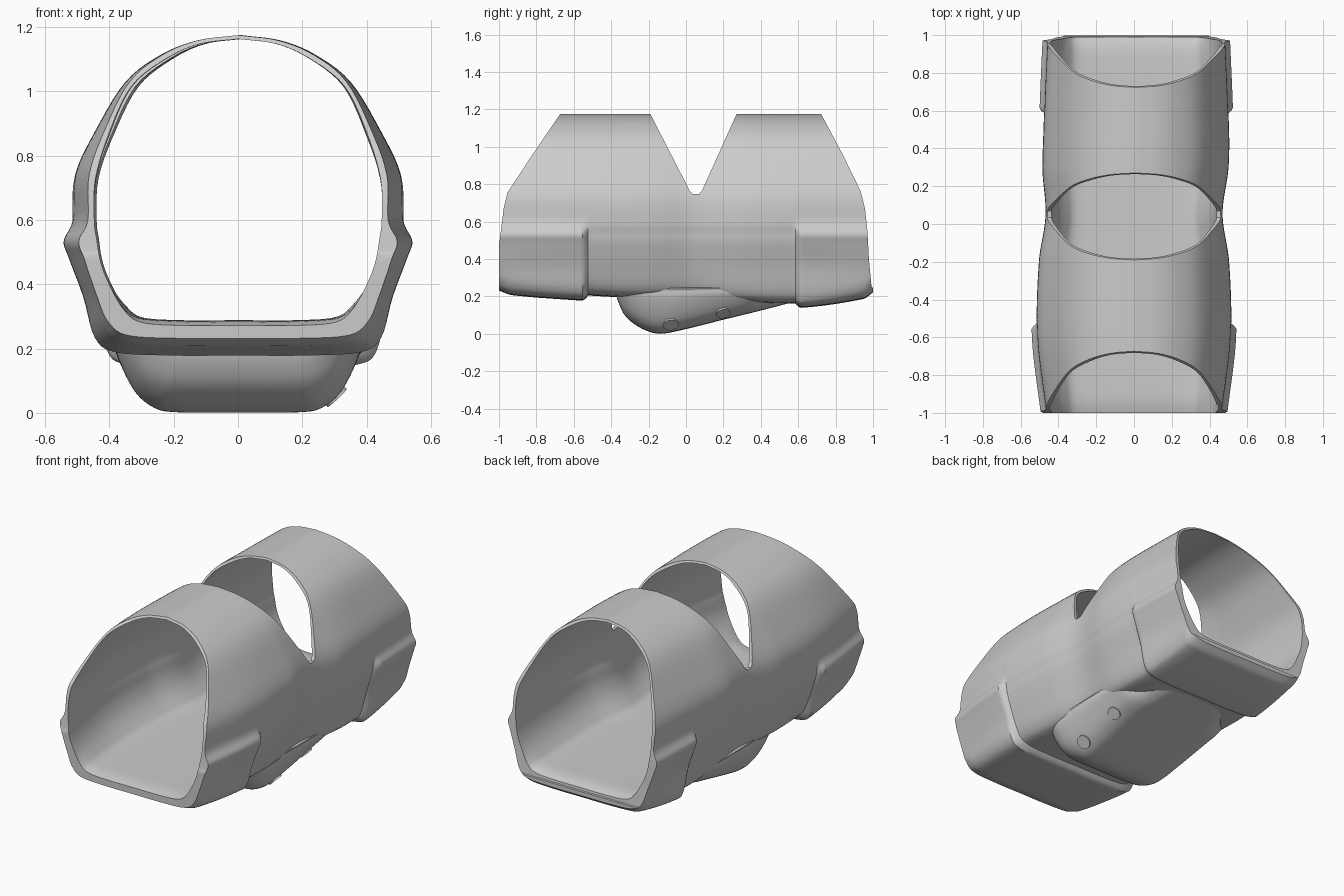
import bpy, bmesh, math
from mathutils import Vector

if "Cube" in bpy.data.objects:
    bpy.data.objects.remove(bpy.data.objects["Cube"])


def curve(keys, t):
    """Smooth curve through (t, value) keys; values are floats or vectors."""
    n = len(keys)
    i = 0
    while i < n - 2 and t > keys[i + 1][0]:
        i += 1

    def slope(k):
        a, b = keys[max(k - 1, 0)], keys[min(k + 1, n - 1)]
        return (b[1] - a[1]) / (b[0] - a[0])
    (t0, v0), (t1, v1) = keys[i], keys[i + 1]
    d = t1 - t0
    s = (t - t0) / d
    return (v0 * (2*s**3 - 3*s**2 + 1) + slope(i) * (d * (s**3 - 2*s**2 + s))
            + v1 * (3*s**2 - 2*s**3) + slope(i + 1) * (d * (s**3 - s**2)))


def ring(points, y, cx=0.0, steps=5):
    """Half profile of (x, z), from centre line to centre line -> mirrored closed ring."""
    keys = [(i, Vector(p)) for i, p in enumerate(points)]
    half = [curve(keys, i / steps) for i in range((len(points) - 1) * steps + 1)]
    left = [Vector((-p.x, p.y)) for p in half[-2:0:-1]]
    return [Vector((p.x + cx, y, p.y)) for p in half + left]


def make_object(name, bm):
    bmesh.ops.recalc_face_normals(bm, faces=bm.faces)
    me = bpy.data.meshes.new(name)
    bm.to_mesh(me)
    bm.free()
    ob = bpy.data.objects.new(name, me)
    bpy.context.collection.objects.link(ob)
    return ob


def bridge(bm, a, b):
    n = len(a)
    for i in range(n):
        bm.faces.new((a[i], a[(i + 1) % n], b[(i + 1) % n], b[i]))


def loft(bm, rings):
    loops = [[bm.verts.new(p) for p in r] for r in rings]
    for a, b in zip(loops, loops[1:]):
        bridge(bm, a, b)
    return loops


def smooth(ob, angle):
    bpy.ops.object.select_all(action='DESELECT')
    ob.select_set(True)
    bpy.context.view_layer.objects.active = ob
    bpy.ops.object.shade_smooth_by_angle(angle=math.radians(angle))


def ramp(a, b, y):
    s = min(max((y - a) / (b - a), 0), 1)
    return s * s * (3 - 2 * s)


# Sleeve: half width, underside height and inner floor height along y
WIDTH = [(-1, .465), (-.6, .512), (-.2, .503), (.05, .468), (.3, .492), (.6, .487), (1, .47)]
UNDER = [(-1, .262), (-.93, .238), (-.55, .208), (-.3, .195), (0, .195), (.3, .172),
         (.6, .166), (.95, .215), (1, .25)]
FLOOR = [(-1, .272), (-.95, .283), (-.88, .287), (.88, .287), (.95, .28), (1, .262)]


def outer_profile(y):
    w, zb = curve(WIDTH, y), curve(UNDER, y)
    pad = 1 - ramp(-.55, -.52, y) + .9 * ramp(.58, .61, y)
    body = [(0, 1.175), (.25, 1.158), (.47, 1.113), (.68, 1.03), (.86, .88), (.985, .74),
            (1, .6), (.985, .54), (.965, .48), (.89, .36), (.8, zb + .05),
            (.68, zb + .01), (.4, zb), (0, zb)]
    # Raised pads wrap the lower sides and underside at both ends
    grow = [(0, 0)] * 7 + [(.036, -.005), (.03, 0), (.024, 0), (.034, -.025),
                           (.03, -.03), (0, -.03), (0, -.03)]
    return [(x * w + pad * dx, z + pad * dz) for (x, z), (dx, dz) in zip(body, grow)]


def inner_profile(y):
    w, zf = curve(WIDTH, y) - .02, curve(FLOOR, y)
    pts = [(0, 1.163), (.25, 1.147), (.47, 1.1), (.7, 1.015), (.87, .87), (.985, .73),
           (1, .6), (.985, .54), (.96, .47), (.9, .4), (.8, zf + .05),
           (.68, zf + .01), (.4, zf), (0, zf)]
    return [(x * w, z) for x, z in pts]


stations = [-1 + 2 * i / 130 for i in range(131)]
bm = bmesh.new()
shift = [.012 * ramp(0, .5, y) for y in stations]
outer = loft(bm, [ring(outer_profile(y), y, c) for y, c in zip(stations, shift)])
inner = loft(bm, [ring(inner_profile(y), y, c) for y, c in zip(stations, shift)])
for k in (0, -1):
    bridge(bm, outer[k], inner[k])
sleeve = make_object("sleeve", bm)

# Side silhouette: slanted ends and the V notch in the top
SIDE = [(-1.1, -.2), (1.1, -.2), (1.1, .215), (.992, .25), (.978, .4), (.97, .55), (.957, .67),
        (.935, .76), (.84, .955), (.715, 1.19), (.277, 1.19), (.085, .765), (.07, .748),
        (.035, .748), (.02, .765), (-.198, 1.19), (-.663, 1.19), (-.83, .945), (-.955, .755),
        (-.975, .67), (-.996, .5), (-1.1, .25)]
bm = bmesh.new()
face = bm.faces.new([bm.verts.new((-1, y, z)) for y, z in SIDE])
ext = bmesh.ops.extrude_face_region(bm, geom=[face])
bmesh.ops.translate(bm, vec=(2, 0, 0),
                    verts=[v for v in ext['geom'] if isinstance(v, bmesh.types.BMVert)])
cutter = make_object("side_cutter", bm)
cutter.hide_render = True

mod = sleeve.modifiers.new("side_cut", 'BOOLEAN')
mod.operation = 'INTERSECT'
mod.solver = 'EXACT'
mod.object = cutter
bpy.context.view_layer.objects.active = sleeve
sleeve.select_set(True)
bpy.ops.object.modifier_apply(modifier=mod.name)
bpy.data.objects.remove(cutter)
smooth(sleeve, 35)

# Housing under the belly
BELLY = [(-.37, .19), (-.335, .11), (-.28, .055), (-.2, .013), (-.13, .001), (0, .026),
         (.2, .076), (.4, .125), (.6, .177)]
BELLY_W = [(-.37, .3), (-.3, .355), (-.2, .38), (.3, .39), (.36, .375), (.42, .33), (.6, .25)]
SECTION = [(0, 0), (.5, .005), (.68, .06), (.83, .25), (.95, .6), (1, .9), (.9, 1), (0, 1)]
rings = []
for i in range(61):
    y = -.37 + .97 * i / 60
    zm, w = curve(BELLY, y), curve(BELLY_W, y)
    rings.append(ring([(x * w, zm + f * (.25 - zm)) for x, f in SECTION], y))
bm = bmesh.new()
loops = loft(bm, rings)
for k in (0, -1):
    bm.faces.new(loops[k])
housing = make_object("belly_housing", bm)
smooth(housing, 40)

# Two round buttons set into the right side of the housing
bpy.context.view_layer.update()
for i, spot in enumerate([(.31, -.08, .045), (.32, .2, .105)]):
    ok, loc, normal, idx = housing.closest_point_on_mesh(Vector(spot))
    bpy.ops.mesh.primitive_cylinder_add(vertices=32, radius=.041 - .003 * i, depth=.012,
                                        location=loc,
                                        rotation=normal.to_track_quat('Z', 'Y').to_euler())
    button = bpy.context.object
    button.name = f"button_{i + 1}"
    smooth(button, 40)
